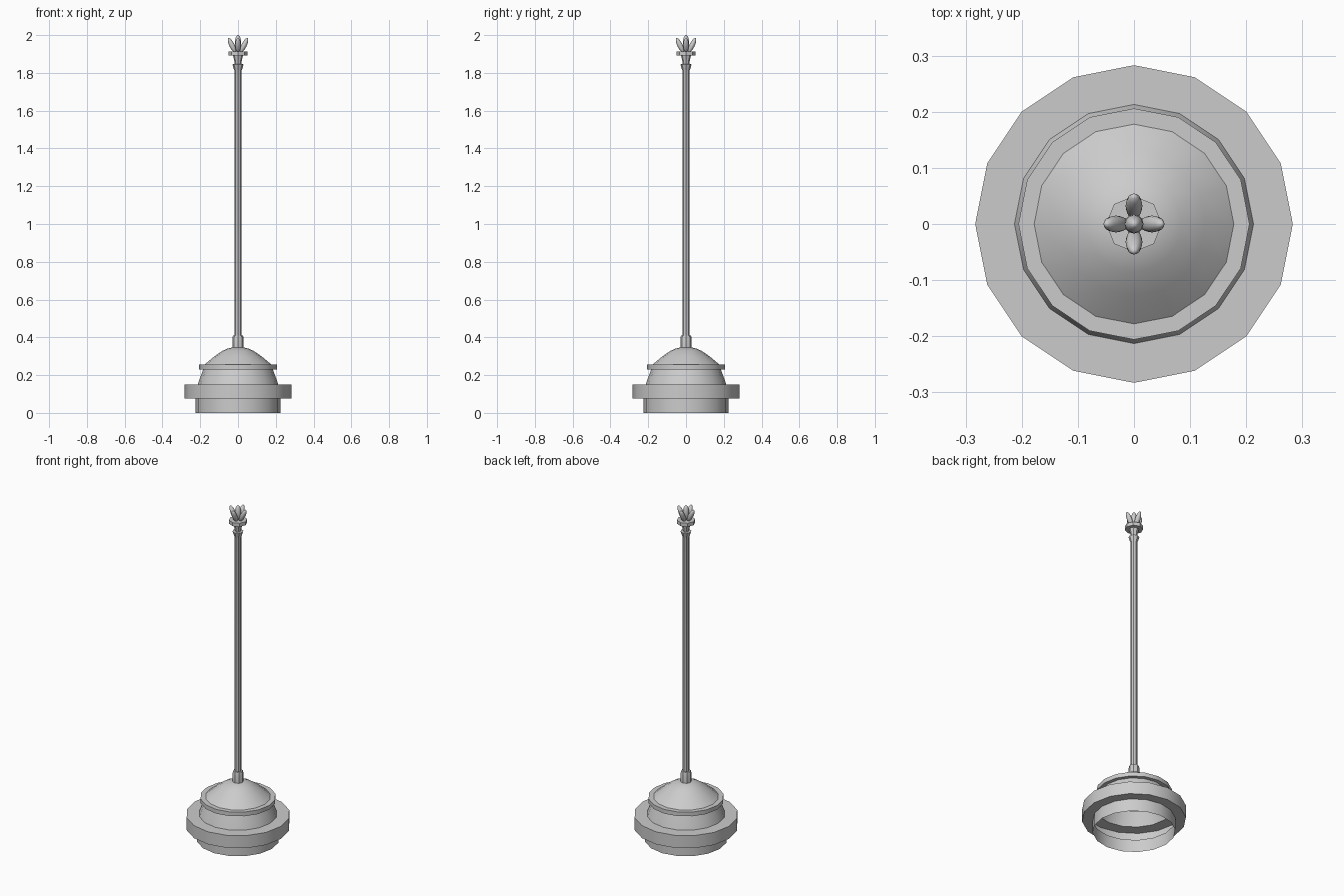
import bpy, bmesh, math
from mathutils import Matrix

if "Cube" in bpy.data.objects:
    bpy.data.objects.remove(bpy.data.objects["Cube"])


def finish(name, bm, angle):
    me = bpy.data.meshes.new(name)
    bm.to_mesh(me)
    bm.free()
    ob = bpy.data.objects.new(name, me)
    bpy.context.collection.objects.link(ob)
    bpy.ops.object.select_all(action='DESELECT')
    ob.select_set(True)
    bpy.context.view_layer.objects.active = ob
    bpy.ops.object.shade_smooth_by_angle(angle=math.radians(angle))
    return ob


def lathe(name, profile, sides, cap=False, angle=30):
    """Revolve (radius, z) points, listed bottom to top, around z."""
    bm = bmesh.new()
    rings = []
    for r, z in profile:
        rings.append([bm.verts.new((r * math.cos(2 * math.pi * i / sides),
                                    r * math.sin(2 * math.pi * i / sides), z))
                      for i in range(sides)])
    for a, b in zip(rings, rings[1:]):
        for i in range(sides):
            j = (i + 1) % sides
            bm.faces.new((a[i], a[j], b[j], b[i]))
    if cap:
        bm.faces.new(rings[0][::-1])
        bm.faces.new(rings[-1])
    return finish(name, bm, angle)


def petal(name, matrix):
    bm = bmesh.new()
    bmesh.ops.create_uvsphere(bm, u_segments=12, v_segments=8, radius=1, matrix=matrix)
    return finish(name, bm, 60)


# hollow stepped base, open underneath
lathe("base", [(0.225, 0), (0.225, 0.075), (0.283, 0.075), (0.283, 0.15),
               (0.213, 0.15), (0.203, 0.18), (0.184, 0.23), (0.206, 0.23),
               (0.206, 0.255), (0.178, 0.255), (0.128, 0.297), (0.085, 0.327),
               (0.055, 0.341), (0.03, 0.346), (0.01, 0.347)], 16)

# socket, pole and flared pole end
lathe("pole_socket", [(0.03, 0.34), (0.03, 0.395), (0.026, 0.41), (0.018, 0.41)], 8, True)
lathe("pole", [(0.018, 0.34), (0.018, 1.81), (0.022, 1.82), (0.03, 1.845),
               (0.018, 1.847)], 8, True)

# neck and flower plate
lathe("flower_plate", [(0.017, 1.845), (0.02, 1.865), (0.027, 1.893), (0.05, 1.893),
                       (0.05, 1.914), (0.03, 1.914)], 8, True)

# central bud and four petals leaning outwards
petal("bud", Matrix.Translation((0, 0, 1.953)) @ Matrix.Diagonal((0.017, 0.017, 0.047, 1)))
for k in range(4):
    petal(f"petal_{k + 1}",
          Matrix.Rotation(k * math.pi / 2, 4, 'Z')
          @ Matrix.Translation((0.032, 0, 1.946))
          @ Matrix.Rotation(math.radians(26), 4, 'Y')
          @ Matrix.Diagonal((0.014, 0.015, 0.043, 1)))
